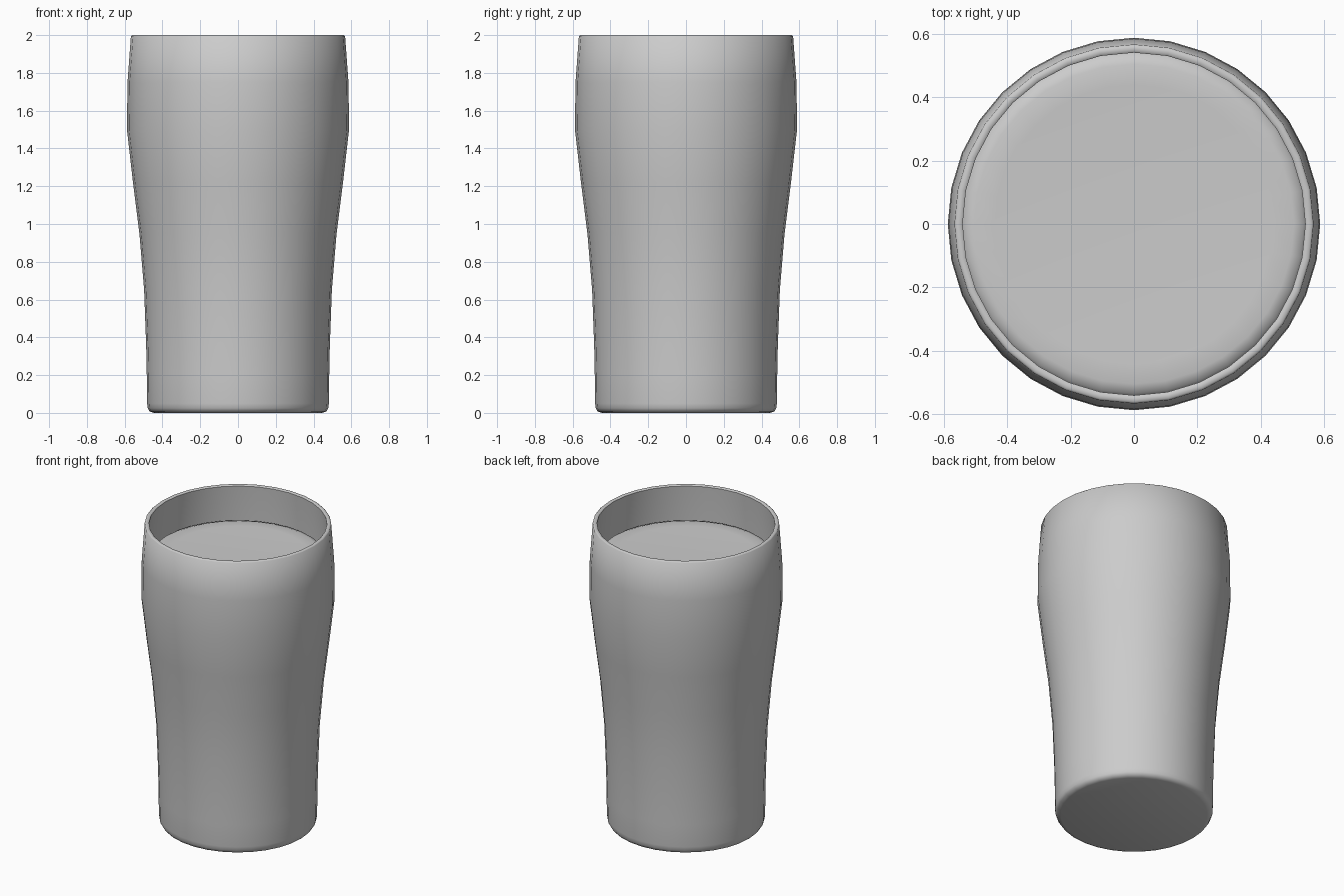
import bpy, bmesh, math

if "Cube" in bpy.data.objects:
    bpy.data.objects.remove(bpy.data.objects["Cube"])

SIDES = 32

def lathe(name, profile):
    """Revolve (radius, z) points around z; radius 0 becomes a pole."""
    bm = bmesh.new()
    rings = []
    for r, z in profile:
        if r == 0:
            rings.append([bm.verts.new((0, 0, z))] * SIDES)
        else:
            rings.append([bm.verts.new((r * math.cos(2 * math.pi * i / SIDES),
                                        r * math.sin(2 * math.pi * i / SIDES), z))
                          for i in range(SIDES)])
    for a, b in zip(rings, rings[1:]):
        for i in range(SIDES):
            j = (i + 1) % SIDES
            bm.faces.new(list(dict.fromkeys((a[i], a[j], b[j], b[i]))))
    bmesh.ops.recalc_face_normals(bm, faces=bm.faces)
    mesh = bpy.data.meshes.new(name)
    bm.to_mesh(mesh)
    bm.free()
    obj = bpy.data.objects.new(name, mesh)
    bpy.context.collection.objects.link(obj)
    bpy.ops.object.select_all(action='DESELECT')
    obj.select_set(True)
    bpy.context.view_layer.objects.active = obj
    bpy.ops.object.shade_smooth_by_angle(angle=math.radians(50))
    return obj

# Glass: underside, outer wall, rim, inner wall and inner floor
wall = [(0.481, 0.05), (0.483, 0.2), (0.486, 0.35), (0.497, 0.65), (0.522, 0.95),
        (0.556, 1.22), (0.588, 1.5), (0.585, 1.75)]
inner = [(r - 0.026, z) for r, z in reversed(wall[1:])]
lathe("glass", [(0, 0), (0.445, 0), (0.468, 0.008), (0.478, 0.025)] + wall +
      [(0.567, 1.995), (0.561, 2.0), (0.547, 2.0), (0.541, 1.995)] + inner +
      [(0.44, 0.1), (0, 0.1)])

# Drink: body just inside the wall, with a softly rounded top edge
body = [(r - 0.03, z) for r, z in wall[1:-1]]
lathe("drink", [(0, 0.11), (0.43, 0.11)] + body +
      [(0.556, 1.7), (0.551, 1.745), (0.535, 1.768), (0.505, 1.778),
       (0.44, 1.774), (0, 1.774)])
